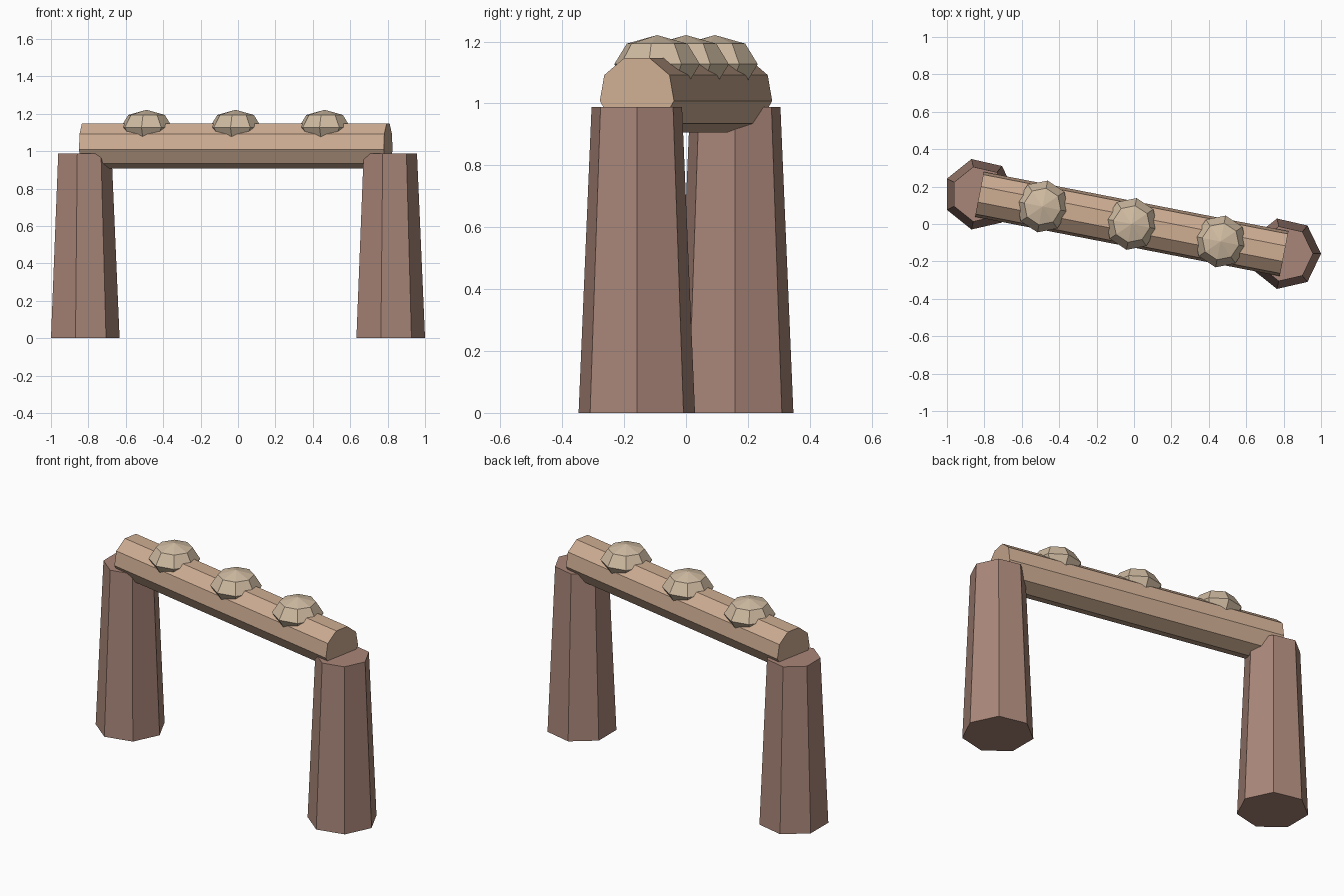
import bpy, bmesh
from math import sin, cos, atan2, radians, tau, pi
from mathutils import Vector, Matrix

if "Cube" in bpy.data.objects:
    bpy.data.objects.remove(bpy.data.objects["Cube"])


def material(name, rgb):
    m = bpy.data.materials.new(name)
    m.diffuse_color = (*rgb, 1)
    m.use_nodes = True
    m.node_tree.nodes["Principled BSDF"].inputs["Base Color"].default_value = m.diffuse_color
    return m


def ring(radius, z, sides, start=0.0):
    return [Vector((radius * cos(start + tau * i / sides),
                    radius * sin(start + tau * i / sides), z)) for i in range(sides)]


def loft(name, rings, matrix, mat):
    """Skin a stack of rings and cap both ends; a zero-radius ring becomes a tip."""
    bm = bmesh.new()
    loops = [[bm.verts.new(p) for p in r] for r in rings]
    n = len(rings[0])
    for a, b in zip(loops, loops[1:]):
        for i in range(n):
            j = (i + 1) % n
            bm.faces.new((a[i], a[j], b[j], b[i]))
    bm.faces.new(loops[0][::-1])
    bm.faces.new(loops[-1])
    bmesh.ops.remove_doubles(bm, verts=bm.verts, dist=1e-5)
    bmesh.ops.dissolve_degenerate(bm, edges=bm.edges, dist=1e-5)
    bmesh.ops.recalc_face_normals(bm, faces=bm.faces)
    mesh = bpy.data.meshes.new(name)
    bm.to_mesh(mesh)
    bm.free()
    mesh.materials.append(mat)
    ob = bpy.data.objects.new(name, mesh)
    ob.matrix_world = matrix
    bpy.context.collection.objects.link(ob)
    return ob


pillar_mat = material("pillar_stone", (0.40, 0.24, 0.19))
beam_mat = material("lintel_stone", (0.62, 0.42, 0.29))
dome_mat = material("boulder_stone", (0.63, 0.50, 0.36))

# Two tapered seven-sided pillars
for side, x, y in (("left", -0.826, 0.159), ("right", 0.807, -0.159)):
    loft(side + "_pillar", [ring(0.193, 0, 7), ring(0.15, 0.988, 7)],
         Matrix.Translation((x, y, 0)), pillar_mat)

# Nine-sided lintel laid across the pillars, flat side up
yaw = atan2(-0.318, 1.633)
half = 0.83
turn = Matrix.Rotation(yaw, 4, 'Z')
# local x -> -up, local y -> across, local z -> along the lintel
loft("lintel", [ring(0.124, -half, 9), ring(0.124, half, 9)],
     Matrix.Translation((-0.012, 0, 1.03)) @ turn @ Matrix.Rotation(pi / 2, 4, 'Y'), beam_mat)

# Three squashed eight-sided boulders resting on the lintel
profile = [(0.141 * cos(radians(a)), 0.094 * sin(radians(a))) for a in (-90, -45, 0, 45, 90)]
for i in (-1, 0, 1):
    loft(f"boulder_{i + 2}", [ring(r, z, 8) for r, z in profile],
         Matrix.Translation((-0.013 + 0.476 * i, -0.0935 * i, 1.127)) @ turn, dome_mat)
